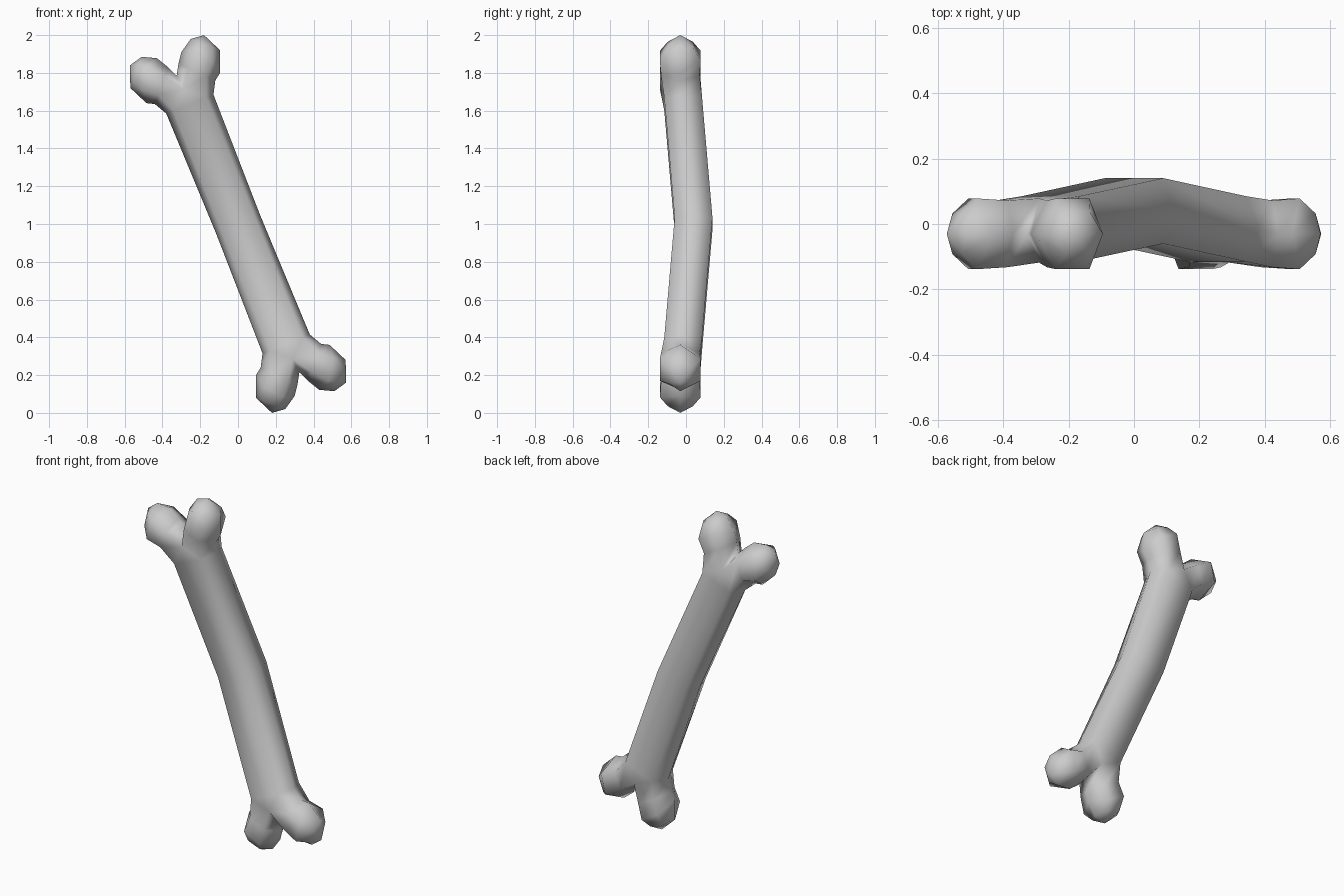
import bpy, bmesh
from math import pi
from mathutils import Matrix

if "Cube" in bpy.data.objects:
    bpy.data.objects.remove(bpy.data.objects["Cube"])

bm = bmesh.new()


def ring(a, b, y, h, t=0.25, shift=(0, 0)):
    """Six-sided section between front-view points a and b, half depth h.
    t places the flat's corners, shift slides them along the part."""
    out = []
    for u, s in ((0, 0), (t, -1), (1 - t, -1), (1, 0), (1 - t, 1), (t, 1)):
        k = abs(s)
        out.append(bm.verts.new((a[0] + (b[0] - a[0]) * u + shift[0] * k, y + s * h,
                                 a[1] + (b[1] - a[1]) * u + shift[1] * k)))
    return out


def bridge(r0, r1):
    for i in range(6):
        j = (i + 1) % 6
        bm.faces.new((r0[i], r0[j], r1[j], r1[i]))


def lobe(base, sections, tip):
    """Loft a knob from its base loop through sections to an apex."""
    for a, b, h, shift in sections:
        r = ring(a, b, -0.03, h, 0.25, shift)
        bridge(base, r)
        base = r
    apex = bm.verts.new((tip[0], -0.03, tip[1]))
    for i in range(6):
        bm.faces.new((base[i], base[(i + 1) % 6], apex))


# upper half of the bent shaft
mid = ring((-0.118, 0.955), (0.118, 1.045), 0.04, 0.1, 0.12)
end = ring((-0.38, 1.585), (-0.13, 1.685), -0.015, 0.1, 0.15)
bridge(mid, end)

# fork between the two knobs
L, FL, FR, R, BR, BL = end
C = bm.verts.new((-0.325, -0.03, 1.785))
F = bm.verts.new((-0.29, -0.118, 1.715))
B = bm.verts.new((-0.29, 0.078, 1.715))
bm.faces.new((FL, FR, F))
bm.faces.new((BL, BR, B))

# knobs
lobe([C, F, FL, L, BL, B],
     [((-0.37, 1.83), (-0.44, 1.635), 0.102, (0, 0)),
      ((-0.43, 1.878), (-0.485, 1.64), 0.108, (-0.035, 0.012)),
      ((-0.51, 1.885), (-0.57, 1.72), 0.062, (0, 0))], (-0.572, 1.84))
lobe([C, F, FR, R, BR, B],
     [((-0.315, 1.85), (-0.12, 1.76), 0.102, (0, 0)),
      ((-0.30, 1.91), (-0.095, 1.80), 0.108, (0.01, 0.035)),
      ((-0.25, 1.98), (-0.095, 1.92), 0.066, (0, 0))], (-0.18, 2.0))

# lower half: half-turn about the y axis through mid height
dup = bmesh.ops.duplicate(bm, geom=bm.verts[:] + bm.edges[:] + bm.faces[:])
bmesh.ops.rotate(bm, cent=(0, 0, 1), matrix=Matrix.Rotation(pi, 3, 'Y'),
                 verts=[g for g in dup["geom"] if isinstance(g, bmesh.types.BMVert)])
bmesh.ops.remove_doubles(bm, verts=bm.verts[:], dist=0.001)
bmesh.ops.recalc_face_normals(bm, faces=bm.faces[:])
for f in bm.faces:
    f.smooth = True

mesh = bpy.data.meshes.new("bone")
bm.to_mesh(mesh)
bm.free()
bpy.context.collection.objects.link(bpy.data.objects.new("bone", mesh))
